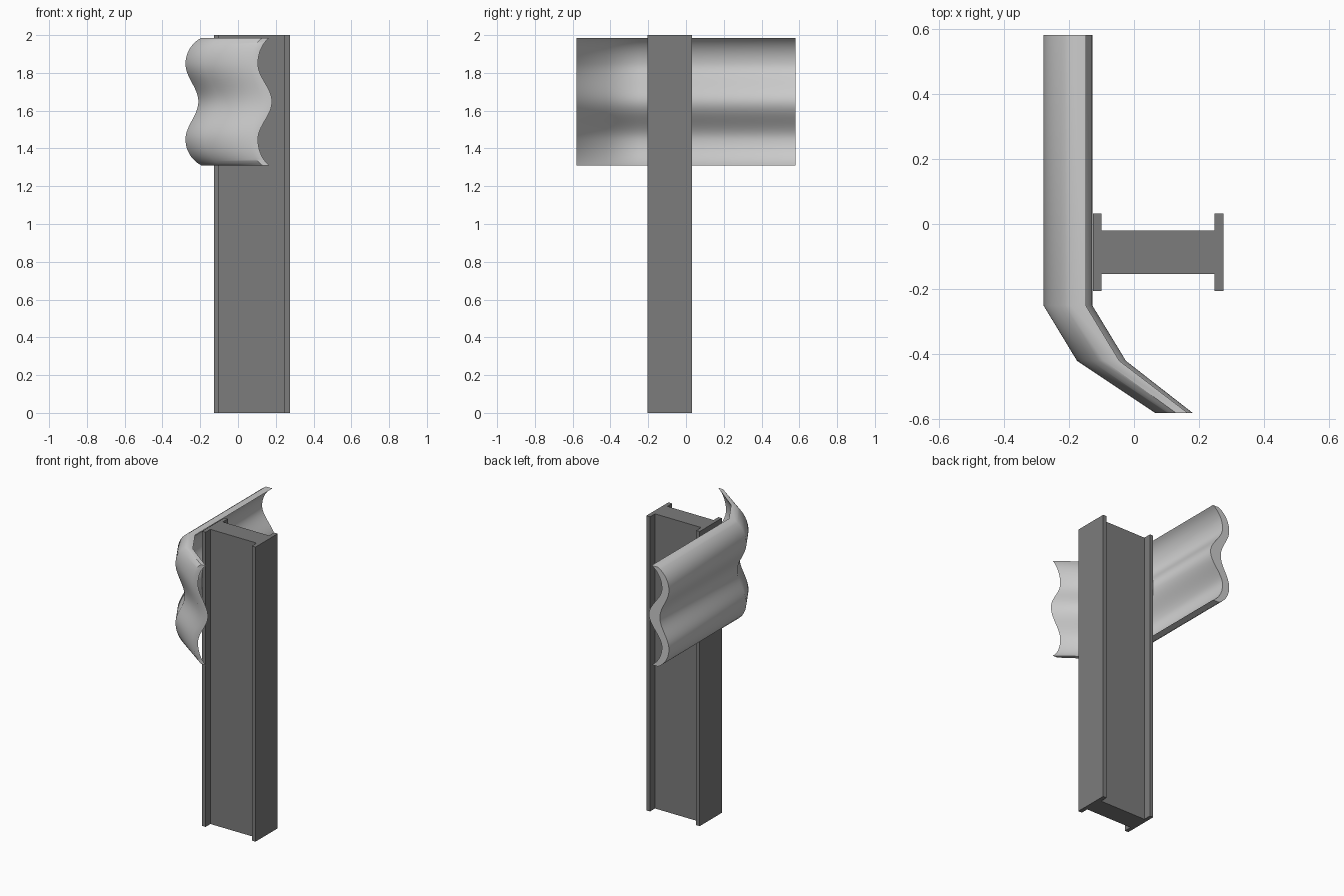
import bpy, bmesh
from math import cos, pi, sqrt

if "Cube" in bpy.data.objects:
    bpy.data.objects.remove(bpy.data.objects["Cube"])


def make_object(name, verts, faces):
    mesh = bpy.data.meshes.new(name)
    mesh.from_pydata(verts, [], faces)
    bm = bmesh.new()
    bm.from_mesh(mesh)
    bmesh.ops.recalc_face_normals(bm, faces=bm.faces)
    bm.to_mesh(mesh)
    bm.free()
    obj = bpy.data.objects.new(name, mesh)
    bpy.context.collection.objects.link(obj)
    return obj


# I-beam post: extruded outline
x0, x1, x2, x3 = -0.126, -0.1, 0.247, 0.275
y0, y1, y2, y3 = -0.205, -0.153, -0.02, 0.033
outline = [(x0, y0), (x1, y0), (x1, y1), (x2, y1), (x2, y0), (x3, y0),
           (x3, y3), (x2, y3), (x2, y2), (x1, y2), (x1, y3), (x0, y3)]
n = len(outline)
verts = [(x, y, z) for z in (0, 2) for x, y in outline]
faces = [(i, (i + 1) % n, n + (i + 1) % n, n + i) for i in range(n)]
# caps split into flange and web polygons
caps = [(0, 1, 2, 9, 10, 11), (2, 3, 8, 9), (3, 4, 5, 6, 7, 8)]
faces += caps + [tuple(i + n for i in c) for c in caps]
post = make_object("post", verts, faces)
dark = bpy.data.materials.new("dark_grey")
dark.diffuse_color = (0.2, 0.2, 0.2, 1)
dark.use_nodes = True
dark.node_tree.nodes["Principled BSDF"].inputs["Base Color"].default_value = dark.diffuse_color
post.data.materials.append(dark)

# Corrugated rail: wavy cross-section carried along a bent path
HALF, CREST, MID_Z = 0.337, 0.2, 1.648


def wave(dz, valley, crest, edge):
    u = abs(dz)
    if u < CREST:
        return crest + (valley - crest) * (0.5 + 0.5 * cos(pi * u / CREST))
    # outer lip is a circular arc from crest to edge
    rise = edge - crest
    r = ((HALF - CREST) ** 2 + rise ** 2) / (2 * rise)
    return crest + r - sqrt(r * r - (u - CREST) ** 2)


STEPS = 64
heights = [-HALF + 2 * HALF * i / STEPS for i in range(STEPS + 1)]
front = [(wave(d, 0.068, 0.0, 0.083), MID_Z + d) for d in heights]
back = [(wave(d, 0.15, 0.053, 0.13), MID_Z + d) for d in heights]
ring = front + back[::-1]
m = len(ring)
# path stations: y, x of front crest, depth scale
path = [(0.58, -0.278, 1), (-0.25, -0.278, 1), (-0.42, -0.175, 1), (-0.58, 0.065, 0.767)]
verts = [(px + x * s, y, z) for y, px, s in path for x, z in ring]
faces = [(k * m + i, k * m + (i + 1) % m, (k + 1) * m + (i + 1) % m, (k + 1) * m + i)
         for k in range(len(path) - 1) for i in range(m)]
# end caps as strips between front and back curves
for base in (0, (len(path) - 1) * m):
    faces += [(base + i, base + i + 1, base + m - 2 - i, base + m - 1 - i)
              for i in range(STEPS)]
rail = make_object("rail", verts, faces)

bpy.ops.object.select_all(action='DESELECT')
rail.select_set(True)
bpy.context.view_layer.objects.active = rail
bpy.ops.object.shade_smooth_by_angle(angle=0.72)
